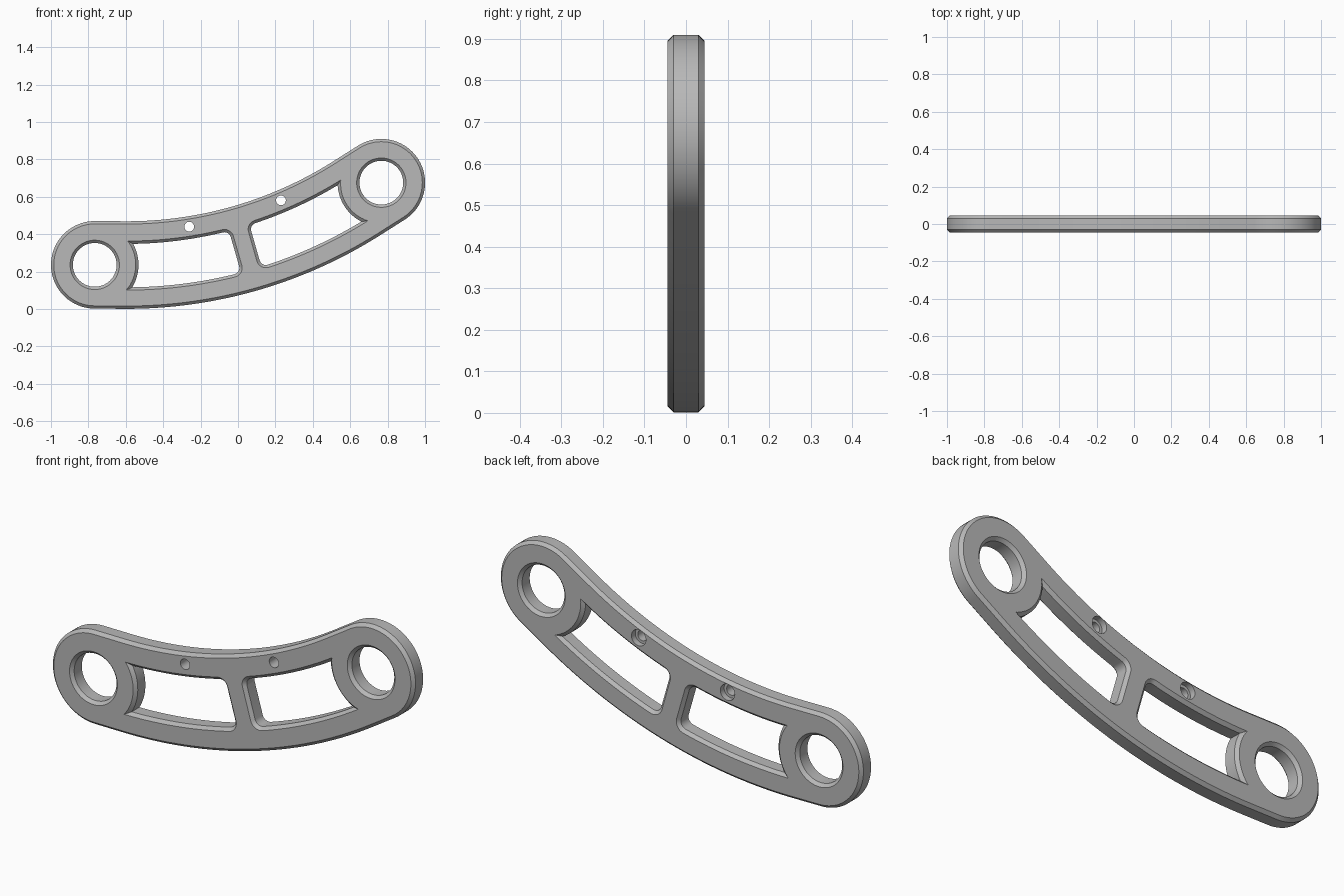
import bpy
import bmesh
from math import sin, cos, sqrt, atan2, radians, pi
from mathutils import Vector
from mathutils.geometry import intersect_sphere_sphere_2d

cube = bpy.data.objects.get("Cube")
if cube:
    bpy.data.objects.remove(cube)

# Local frame: origin at the bend centre, v runs down the mirror axis, u across it
BEND = Vector((-0.596, 2.535))
HALF_BEND = radians(16)
U = Vector((cos(HALF_BEND), sin(HALF_BEND)))
V = Vector((sin(HALF_BEND), -cos(HALF_BEND)))
INNER, OUTER = 2.066, 2.534        # arm edge radii
WIN_IN, WIN_OUT = 2.187, 2.419     # window edge radii
END = Vector((-0.797, 2.163))      # pivot centre, mirrored for the other end
END_R, PIN_R = 0.234, 0.117
STRUT, FILLET = 0.057, 0.035       # half width of the strut, window corner radius
FACE, EDGE, CHAMFER = 0.045, 0.03, 0.015


def arc(c, r, a0, a1, n):
    return [Vector((c[0] + r * cos(a0 + (a1 - a0) * i / n),
                    c[1] + r * sin(a0 + (a1 - a0) * i / n))) for i in range(n + 1)]


def mirror(pts):
    return [Vector((-p.x, p.y)) for p in pts]


def angle(p):
    return atan2(p[1], p[0])


def body_loop(d):
    mid, tip = pi / 2, pi / 2 + HALF_BEND
    half = (arc((0, 0), INNER - d, mid, tip, 16)
            + arc(END, END_R + d, tip + pi, tip, 40)
            + arc((0, 0), OUTER + d, tip, mid, 16))
    return half + mirror(half[1:-1])[::-1]


def window_loop(d):
    r_in, r_out, r_end = WIN_IN - d, WIN_OUT + d, END_R - d
    # sharp corners where the window meets the pivot ring
    def corner(r):
        hits = intersect_sphere_sphere_2d(Vector((0, 0)), r, END, r_end)
        return max(hits, key=lambda p: p[0])
    p_in, p_out = corner(r_in), corner(r_out)
    # fillet centres beside the strut
    u = -STRUT - FILLET
    c_in = Vector((u, sqrt((WIN_IN + FILLET) ** 2 - u * u)))
    c_out = Vector((u, sqrt((WIN_OUT - FILLET) ** 2 - u * u)))
    return (arc((0, 0), r_in, angle(p_in), angle(c_in), 16)
            + arc(c_in, FILLET + d, angle(c_in) + pi, 2 * pi, 8)
            + arc(c_out, FILLET + d, 0, angle(c_out), 8)
            + arc((0, 0), r_out, angle(c_out), angle(p_out), 16)
            + arc(END, r_end, angle(p_out - END), angle(p_in - END), 16))


def circle_loop(c, r, n):
    return lambda d: arc(c, r + d, 0, 2 * pi * (n - 1) / n, n - 1)


def loft(name, loop, layers, flip=False):
    """Solid through one outline, offset by d at each depth y."""
    bm = bmesh.new()
    rings = []
    for y, d in layers:
        pts = mirror(loop(d)) if flip else loop(d)
        flat = [BEND + U * p.x + V * p.y for p in pts]
        rings.append([bm.verts.new((q.x, y, q.y)) for q in flat])
    n = len(rings[0])
    for a, b in zip(rings, rings[1:]):
        for i in range(n):
            j = (i + 1) % n
            bm.faces.new((a[i], a[j], b[j], b[i]))
    bm.faces.new(rings[0][::-1])
    bm.faces.new(rings[-1])
    bmesh.ops.remove_doubles(bm, verts=bm.verts, dist=1e-5)
    bmesh.ops.recalc_face_normals(bm, faces=bm.faces)
    mesh = bpy.data.meshes.new(name)
    bm.to_mesh(mesh)
    bm.free()
    obj = bpy.data.objects.new(name, mesh)
    bpy.context.collection.objects.link(obj)
    return obj


# Curved arm with chamfered rim
arm = loft("link_arm", body_loop,
           [(-FACE, -CHAMFER), (-EDGE, 0), (EDGE, 0), (FACE, -CHAMFER)])

grey = bpy.data.materials.new("satin_grey")
grey.use_nodes = True
grey.diffuse_color = (0.48, 0.48, 0.48, 1)
grey.node_tree.nodes["Principled BSDF"].inputs["Base Color"].default_value = (0.48, 0.48, 0.48, 1)
arm.data.materials.append(grey)

# Openings: windows, pivot holes and counterbored screw holes on both sides
flare = [(-FACE - CHAMFER, 2 * CHAMFER), (-EDGE, 0), (EDGE, 0), (FACE + CHAMFER, 2 * CHAMFER)]
SCREW = (-0.255, 2.106)
cutters = []
for side, flip in (("left", True), ("right", False)):
    cutters += [
        loft(side + "_window_cutter", window_loop, flare, flip),
        loft(side + "_pivot_cutter", circle_loop(END, PIN_R, 64), flare, flip),
        loft(side + "_screw_cutter", circle_loop(SCREW, 0.026, 32),
             [(-0.1, 0), (0.015, 0), (0.015, 0.014), (0.1, 0.014)], flip),
    ]

bpy.ops.object.select_all(action="DESELECT")
bpy.context.view_layer.objects.active = arm
arm.select_set(True)
for cutter in cutters:
    cutter.hide_render = True
    mod = arm.modifiers.new(cutter.name, "BOOLEAN")
    mod.operation = "DIFFERENCE"
    mod.solver = "EXACT"
    mod.object = cutter
    bpy.ops.object.modifier_apply(modifier=mod.name)
for cutter in cutters:
    bpy.data.objects.remove(cutter)

bpy.ops.object.shade_smooth_by_angle(angle=radians(25))
